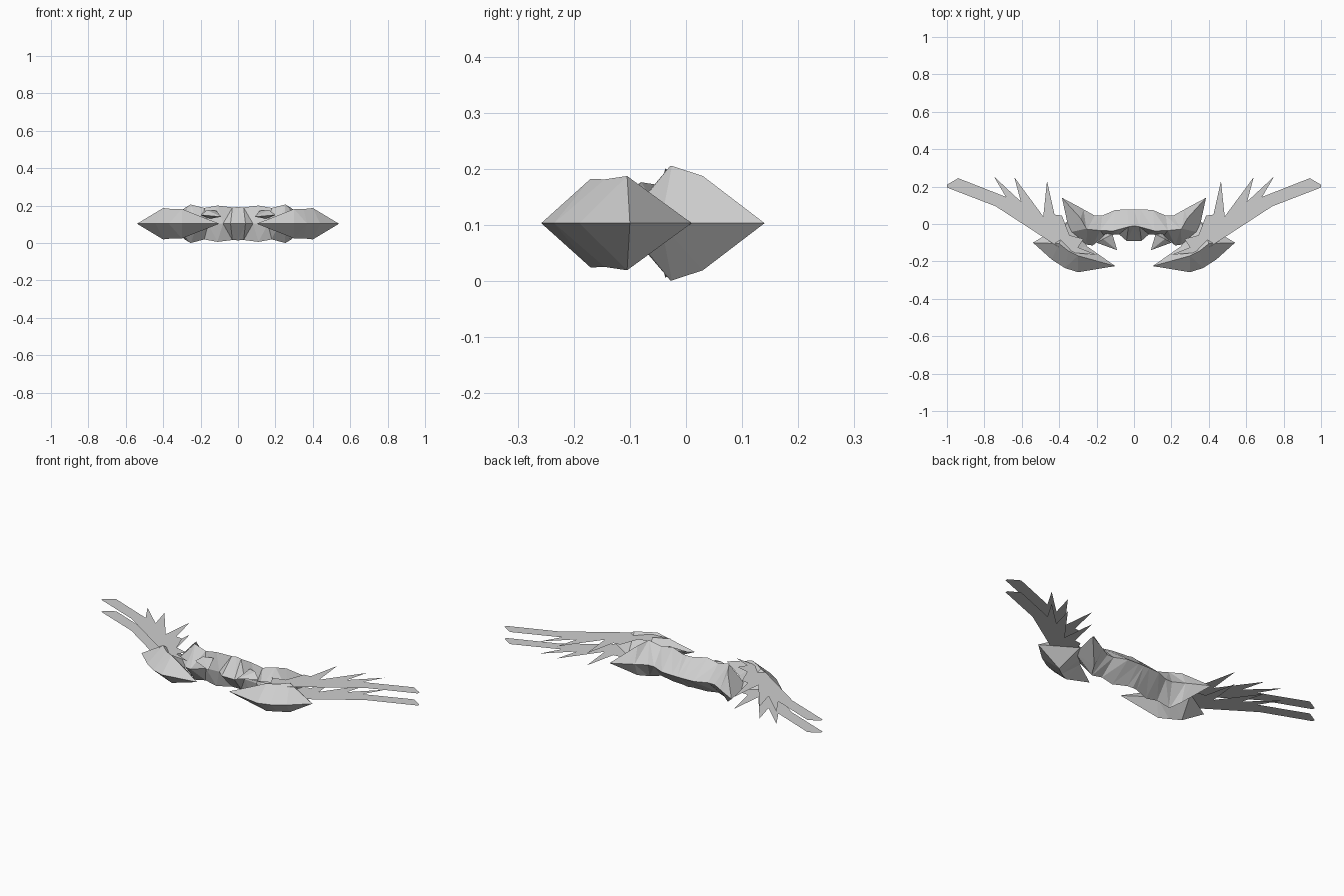
import bpy
import bmesh

if "Cube" in bpy.data.objects:
    bpy.data.objects.remove(bpy.data.objects["Cube"], do_unlink=True)

grey = bpy.data.materials.new("pale_grey")
grey.use_nodes = True
colour = (0.62, 0.62, 0.62, 1)
grey.diffuse_color = colour
grey.node_tree.nodes["Principled BSDF"].inputs["Base Color"].default_value = colour
MID = 0.103


def finish(name, bm, closed=True):
    """Turn the mesh into a flat-shaded object mirrored across x."""
    bmesh.ops.remove_doubles(bm, verts=bm.verts, dist=0.0005)
    if closed:
        bmesh.ops.recalc_face_normals(bm, faces=bm.faces)
    mesh = bpy.data.meshes.new(name)
    bm.to_mesh(mesh)
    bm.free()
    mesh.materials.append(grey)
    obj = bpy.data.objects.new(name, mesh)
    bpy.context.collection.objects.link(obj)
    mirror = obj.modifiers.new("mirror", 'MIRROR')
    mirror.use_axis[0] = True
    return obj


def loft(name, sections):
    """Diamond sections (back, ridge, front), symmetric above and below MID."""
    bm = bmesh.new()
    for side in (1, -1):
        rows = []
        for back, ridge, front in sections:
            points = [(*back, MID), (*ridge[:2], MID + side * (ridge[2] - MID)), (*front, MID)]
            rows.append([bm.verts.new(p) for p in points])
        for a, b in zip(rows, rows[1:]):
            for i in range(2):
                quad = (a[i], a[i + 1], b[i + 1], b[i])
                for tri in ((0, 1, 2), (0, 2, 3)):
                    corners = [quad[k] for k in tri]
                    if len({tuple(v.co) for v in corners}) == 3:
                        bm.faces.new(corners)
    return finish(name, bm)


# Faceted crescent body, from the centre to its swept-back tip
tip = (0.385, 0.14)
loft("body", [
    ((0, 0.078), (0, -0.01, 0.192), (0, -0.09)),
    ((0.035, 0.078), (0.03, -0.015, 0.19), (0.04, -0.09)),
    ((0.1, 0.075), (0.11, -0.037, 0.2), (0.08, -0.055)),
    ((0.17, 0.045), (0.18, -0.035, 0.187), (0.16, -0.062)),
    ((0.21, 0.045), (0.25, -0.028, 0.205), (0.22, -0.115)),
    ((0.27, 0.078), (0.255, -0.025, 0.205), (0.255, -0.11)),
    ((0.3, 0.095), (0.285, 0.03, 0.187), (0.345, -0.045)),
    (tip, (*tip, MID), tip),
])

# Faceted front pods
inner, outer = (0.1, -0.225), (0.54, -0.1)
loft("front_pod", [
    (inner, (*inner, MID), inner),
    ((0.25, -0.12), (0.3, -0.17, 0.182), (0.3, -0.258)),
    ((0.29, -0.06), (0.35, -0.145, 0.181), (0.37, -0.235)),
    ((0.36, 0.01), (0.4, -0.105, 0.187), (0.44, -0.19)),
    (outer, (*outer, MID), outer),
])

# Small claws on the front of the body
bm = bmesh.new()
for x, y, z in ((0.09, -0.14, 0.14), (0.115, -0.055, 0.172), (0.165, -0.08, 0.176),
                (0.2, -0.1, 0.15), (0.15, -0.05, 0.13)):
    bm.verts.new((x, y, z))
bmesh.ops.convex_hull(bm, input=bm.verts)
finish("front_claw", bm)

# Paired flat feathered wings
outline = [(0.345, -0.06), (0.385, 0.045), (0.425, 0.05), (0.465, 0.23), (0.485, 0.04),
           (0.64, 0.25), (0.605, 0.12), (0.75, 0.255), (0.685, 0.145), (0.94, 0.245),
           (1, 0.21), (1, 0.195), (0.74, 0.095), (0.44, -0.1), (0.36, -0.15),
           (0.2, -0.165), (0.3, -0.125), (0.27, -0.08)]
for name, z in (("upper_wing", 0.172), ("lower_wing", MID)):
    bm = bmesh.new()
    face = bm.faces.new([bm.verts.new((x, y, z)) for x, y in outline])
    face.normal_update()
    if face.normal.z < 0:
        face.normal_flip()
    bmesh.ops.triangulate(bm, faces=[face])
    finish(name, bm, closed=False)
